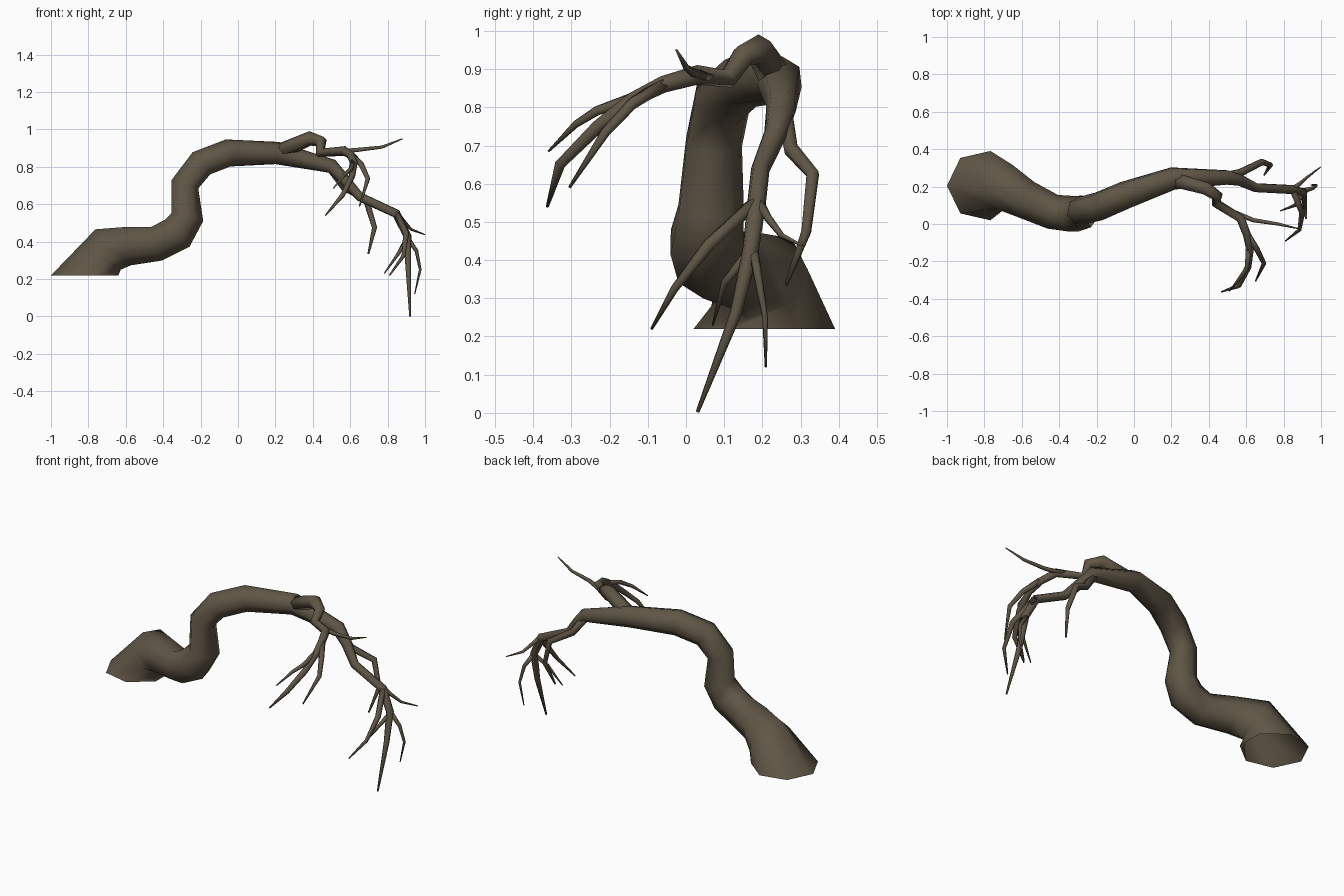
import bpy, bmesh, math
from mathutils import Vector

bark = bpy.data.materials.new("dark_bark")
bark.diffuse_color = (0.115, 0.092, 0.06, 1)


def limb(name, pts, sides=6, start_normal=None, open_start=False):
    """Tapered tube along (x, y, z, radius) points, rings mitred at the bends."""
    P = [Vector(p[:3]) for p in pts]
    d = [(b - a).normalized() for a, b in zip(P, P[1:])]
    normals = [d[0]] + [(a + b).normalized() for a, b in zip(d, d[1:])] + [d[-1]]
    if start_normal:
        normals[0] = Vector(start_normal)
    n = normals[0]
    u = Vector((-1, 0, 0)) if abs(n.x) < 0.8 else Vector((0, 0, 1))
    u = (u - n * u.dot(n)).normalized()
    bm = bmesh.new()
    rings = []
    for i, c in enumerate(P):
        if i:
            u = normals[i - 1].rotation_difference(normals[i]) @ u
        v = normals[i].cross(u)
        r = pts[i][3]
        rings.append([bm.verts.new(c + r * (math.cos(a) * u + math.sin(a) * v))
                      for a in (2 * math.pi * k / sides for k in range(sides))])
    for a, b in zip(rings, rings[1:]):
        for k in range(sides):
            j = (k + 1) % sides
            bm.faces.new((a[k], a[j], b[j], b[k]))
    if not open_start:
        bm.faces.new(rings[0][::-1])
    bm.faces.new(rings[-1])
    for f in bm.faces:
        f.smooth = True
    me = bpy.data.meshes.new(name)
    bm.to_mesh(me)
    bm.free()
    me.materials.append(bark)
    ob = bpy.data.objects.new(name, me)
    bpy.context.collection.objects.link(ob)
    return ob


# trunk, cut level and open at the foot, running on into the drooping bough
trunk = limb("trunk", [
    (-.81, .205, .22, .19), (-.69, .195, .36, .13), (-.58, .13, .38, .107),
    (-.43, .062, .392, .097), (-.325, .05, .445, .10), (-.272, .062, .53, .09),
    (-.285, .07, .705, .077), (-.198, .092, .815, .078), (-.05, .155, .872, .076),
    (.21, .245, .872, .062), (.50, .25, .803, .04), (.565, .235, .735, .031),
    (.65, .195, .64, .025), (.845, .185, .55, .025), (.905, .17, .43, .022),
    (.91, .13, .26, .016), (.92, .03, .002, .005)],
    7, (0, 0, 1), True)

# side branch hooking down behind the bough
limb("hooked_branch", [
    (.47, .25, .83, .025), (.57, .275, .69, .021), (.685, .332, .625, .018),
    (.73, .315, .475, .014), (.697, .262, .335, .005)])

# upper branch rising over the bough, then drooping to the front
limb("upper_branch", [
    (.20, .24, .87, .045), (.385, .19, .952, .039), (.445, .15, .935, .032),
    (.44, .11, .875, .027), (.57, .03, .885, .026), (.605, -.06, .86, .023),
    (.62, -.14, .82, .02), (.61, -.23, .75, .018), (.56, -.33, .65, .014),
    (.467, -.363, .54, .004)])

# twigs of the upper branch
limb("raised_twig", [
    (.50, .075, .875, .016), (.64, .02, .89, .012), (.77, .0, .905, .009),
    (.88, -.025, .95, .003)], 5)
limb("left_front_twig", [
    (.615, -.12, .83, .017), (.605, -.235, .79, .013), (.565, -.29, .755, .01),
    (.51, -.36, .685, .003)], 5)
limb("right_front_twig", [
    (.61, -.06, .86, .018), (.66, -.14, .81, .016), (.695, -.21, .735, .013),
    (.65, -.305, .59, .004)], 5)

# twigs of the drooping bough
limb("long_front_twig", [
    (.85, .18, .55, .018), (.90, .06, .44, .017), (.885, -.03, .325, .011),
    (.81, -.09, .22, .004)], 5)
limb("outer_twig", [
    (.90, .175, .43, .015), (.955, .19, .35, .011), (.975, .207, .25, .008),
    (.945, .209, .12, .003)], 5)
limb("back_twig", [
    (.85, .19, .55, .015), (.885, .215, .51, .011), (.925, .25, .465, .008),
    (.998, .305, .438, .003)], 5)
limb("inner_twig", [
    (.905, .165, .42, .014), (.86, .10, .34, .01), (.782, .07, .23, .003)], 5)
